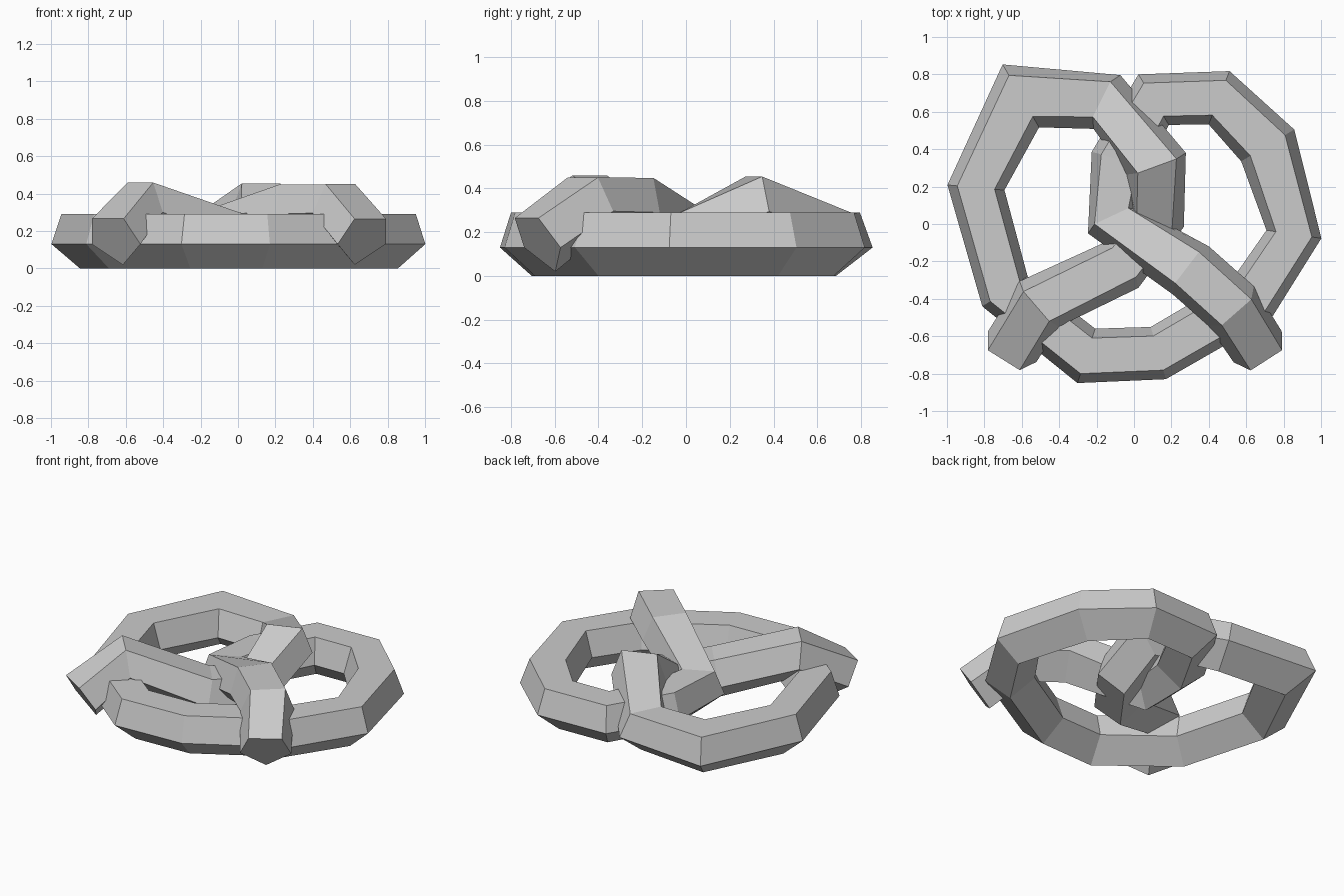
import bpy, bmesh
from mathutils import Vector

if "Cube" in bpy.data.objects:
    bpy.data.objects.remove(bpy.data.objects["Cube"])

# Centre line of the single dough strand: x, y, z, width factor
path = [
    # left-hand tail, tip to centre
    (-0.66, -0.67, 0.155, 1), (-0.51, -0.43, 0.33, 1.05), (-0.07, -0.22, 0.17, 1),
    # twist: rises over the other strand
    (0.12, 0.03, 0.16, 1), (0.12, 0.32, 0.325, 1.1),
    # left lobe
    (-0.15, 0.655, 0.16, 1.05), (-0.605, 0.685, 0.16, 1.27),
    (-0.845, 0.195, 0.16, 1), (-0.69, -0.36, 0.16, 0.95),
    # bottom bend
    (-0.255, -0.705, 0.16, 1), (0.13, -0.69, 0.16, 0.95),
    # right lobe
    (0.63, -0.4, 0.16, 0.97), (0.855, -0.055, 0.16, 0.97), (0.715, 0.42, 0.16, 1.08),
    (0.455, 0.675, 0.16, 1), (0.105, 0.665, 0.16, 1.03),
    # twist: passes below, then over towards the right-hand tail
    (-0.08, 0.34, 0.16, 1), (-0.11, 0.02, 0.17, 1),
    (0.3, -0.245, 0.32, 1.05), (0.525, -0.445, 0.325, 1.05), (0.67, -0.67, 0.155, 1),
]
# Pentagon cross-section: edge down, flat on top
section = [(0, -0.16), (0.153, -0.03), (0.1, 0.13), (-0.1, 0.13), (-0.153, -0.03)]


def sweep(name, path, section):
    pts = [Vector(p[:3]) for p in path]
    bm = bmesh.new()
    rings = []
    for i, p in enumerate(pts):
        tangent = Vector()
        if i > 0:
            tangent += (p - pts[i - 1]).normalized()
        if i < len(pts) - 1:
            tangent += (pts[i + 1] - p).normalized()
        tangent.normalize()
        side = tangent.cross(Vector((0, 0, 1))).normalized()
        up = side.cross(tangent)
        rings.append([bm.verts.new(p + side * u * path[i][3] + up * v)
                      for u, v in section])
    n = len(section)
    for a, b in zip(rings, rings[1:]):
        for j in range(n):
            k = (j + 1) % n
            bm.faces.new((a[j], a[k], b[k], b[j]))
    bm.faces.new(rings[0])
    bm.faces.new(rings[-1])
    # settle on the ground
    low = min(v.co.z for v in bm.verts)
    bmesh.ops.translate(bm, verts=bm.verts, vec=(0, 0, -low))
    bmesh.ops.recalc_face_normals(bm, faces=bm.faces)
    mesh = bpy.data.meshes.new(name)
    bm.to_mesh(mesh)
    bm.free()
    obj = bpy.data.objects.new(name, mesh)
    bpy.context.collection.objects.link(obj)
    return obj


# Pretzel made of one flat-shaded twisted strand
sweep("pretzel", path, section)
